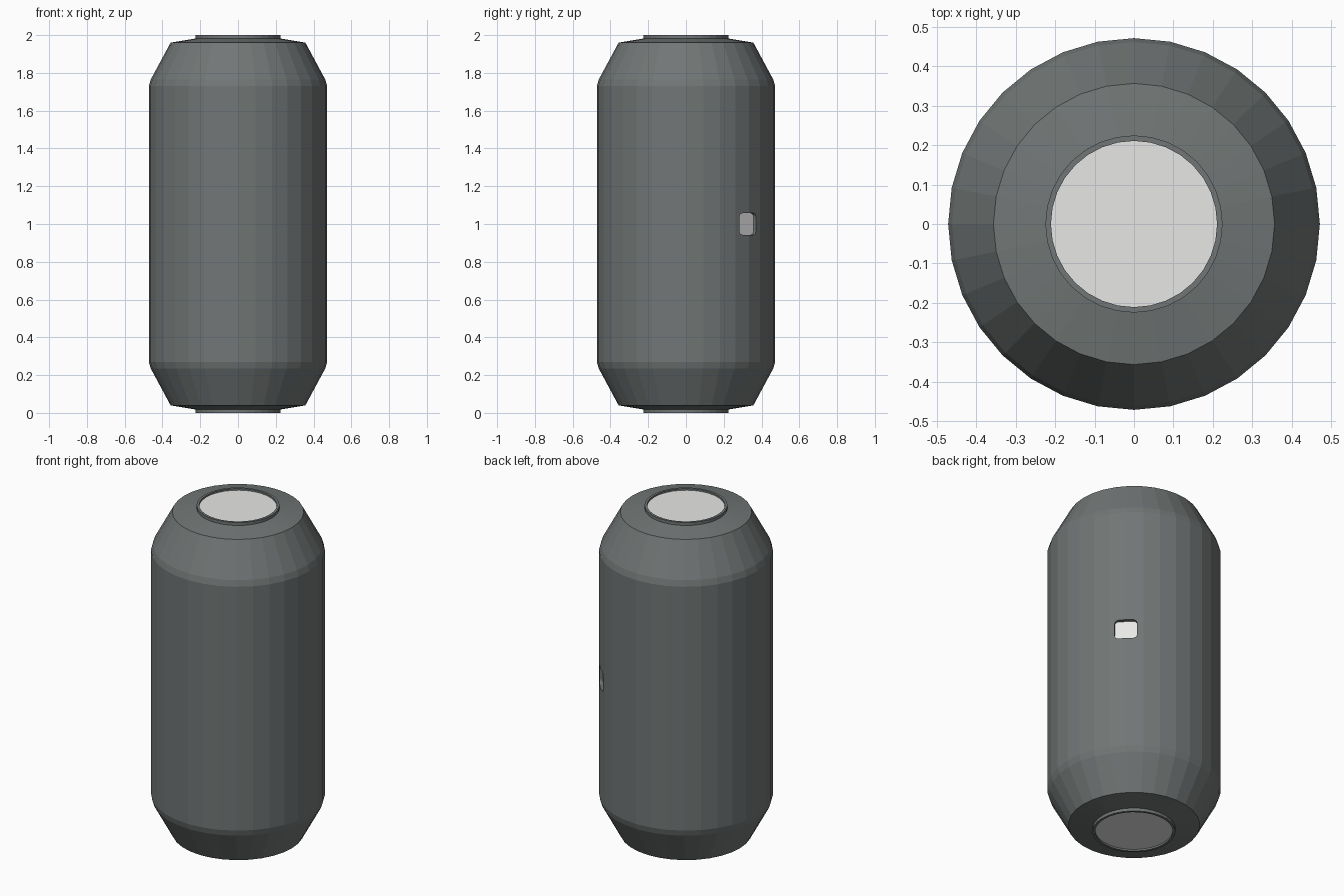
import bpy
import bmesh
from math import sin, cos, pi, radians
from mathutils import Matrix

SIDES = 32

cube = bpy.data.objects.get("Cube")
if cube:
    bpy.data.objects.remove(cube, do_unlink=True)


def make_material(name, color):
    mat = bpy.data.materials.new(name)
    mat.use_nodes = True
    mat.diffuse_color = color
    mat.node_tree.nodes["Principled BSDF"].inputs["Base Color"].default_value = color
    return mat


def add_object(name, bm, mats):
    bmesh.ops.recalc_face_normals(bm, faces=bm.faces)
    mesh = bpy.data.meshes.new(name)
    bm.to_mesh(mesh)
    bm.free()
    for mat in mats:
        mesh.materials.append(mat)
    obj = bpy.data.objects.new(name, mesh)
    bpy.context.collection.objects.link(obj)
    return obj


def rounded_block(name, r_in, r_out, width, height, corner, mats):
    """Block with rounded corners, placed radially on the back right of the shell."""
    bm = bmesh.new()
    bmesh.ops.create_cube(bm, size=1)
    bmesh.ops.scale(bm, vec=(r_out - r_in, width, height), verts=bm.verts)
    radial = [e for e in bm.edges if abs(e.verts[0].co.x - e.verts[1].co.x) > 0.001]
    bmesh.ops.bevel(bm, geom=radial, offset=corner, segments=4, profile=0.5,
                    affect='EDGES')
    place = (Matrix.Translation((0, 0, 1)) @ Matrix.Rotation(radians(44.5), 4, 'Z')
             @ Matrix.Translation(((r_in + r_out) / 2, 0, 0)))
    bmesh.ops.transform(bm, matrix=place, verts=bm.verts)
    return add_object(name, bm, mats)


dark_gray = make_material("dark gray", (0.165, 0.182, 0.18, 1))
off_white = make_material("off white", (0.8, 0.8, 0.79, 1))

# Shell: upper half profile as radius and height above the middle, mirrored below
half = [(0.472, 0.73), (0.462, 0.765), (0.357, 0.96), (0.225, 0.982),
        (0.225, 1.0), (0.211, 1.0), (0.211, 0.99)]
profile = [(r, 1 - h) for r, h in reversed(half)] + [(r, 1 + h) for r, h in half]

bm = bmesh.new()
rings = []
for r, z in profile:
    angles = [2 * pi * i / SIDES for i in range(SIDES)]
    rings.append([bm.verts.new((r * cos(a), r * sin(a), z)) for a in angles])
for low, high in zip(rings, rings[1:]):
    for i in range(SIDES):
        j = (i + 1) % SIDES
        bm.faces.new((low[i], low[j], high[j], high[i]))
# Recessed round end discs
for ring in (rings[0], rings[-1]):
    bm.faces.new(ring).material_index = 1
shell = add_object("shell", bm, [dark_gray, off_white])

# Rounded slot cut into the side, with a pale plate on its floor
cutter = rounded_block("slot_cutter", 0.445, 0.56, 0.122, 0.115, 0.022, [dark_gray])
cutter.hide_render = True
cutter.hide_set(True)
cut = shell.modifiers.new("slot", 'BOOLEAN')
cut.operation = 'DIFFERENCE'
cut.solver = 'EXACT'
cut.object = cutter

bpy.context.view_layer.objects.active = shell
shell.select_set(True)
bpy.ops.object.modifier_apply(modifier=cut.name)
bpy.data.objects.remove(cutter, do_unlink=True)

rounded_block("slot_plate", 0.441, 0.449, 0.122, 0.115, 0.022, [off_white])
